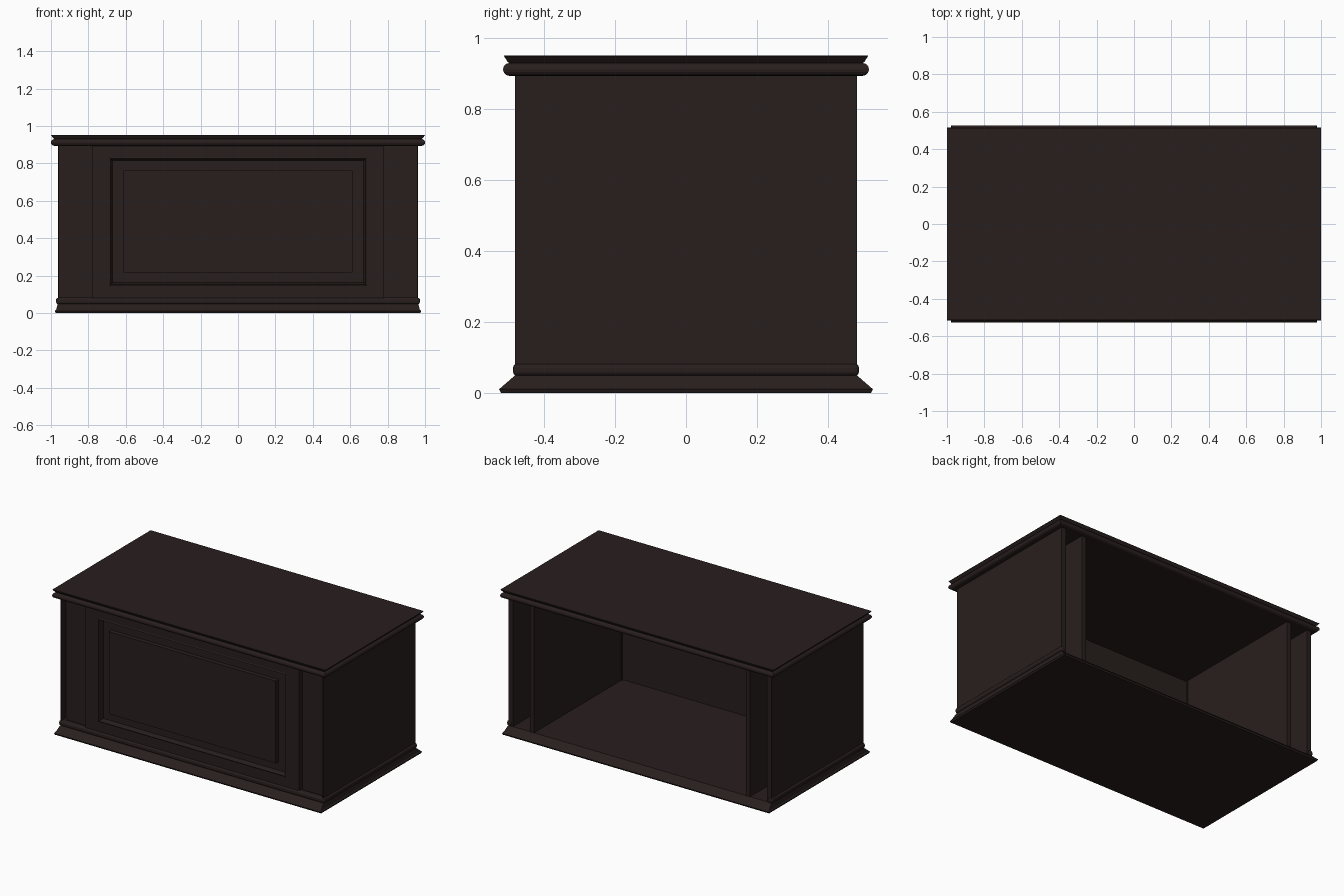
import bpy, bmesh, math

if "Cube" in bpy.data.objects:
    bpy.data.objects.remove(bpy.data.objects["Cube"])

wood = bpy.data.materials.new("dark_wood")
wood.diffuse_color = (0.0215, 0.0132, 0.0128, 1)
wood.use_nodes = True
wood.node_tree.nodes["Principled BSDF"].inputs["Base Color"].default_value = wood.diffuse_color


def finish(name, bm):
    bmesh.ops.recalc_face_normals(bm, faces=bm.faces)
    me = bpy.data.meshes.new(name)
    bm.to_mesh(me)
    bm.free()
    me.materials.append(wood)
    ob = bpy.data.objects.new(name, me)
    bpy.context.collection.objects.link(ob)
    return ob


def box(name, x0, x1, y0, y1, z0, z1, bevel=0):
    bm = bmesh.new()
    bmesh.ops.create_cube(bm, size=1)
    for v in bm.verts:
        v.co.x = x0 if v.co.x < 0 else x1
        v.co.y = y0 if v.co.y < 0 else y1
        v.co.z = z0 if v.co.z < 0 else z1
    if bevel:
        bmesh.ops.bevel(bm, geom=bm.edges[:], offset=bevel, segments=3,
                        profile=0.5, affect='EDGES')
    return finish(name, bm)


def loft(name, loops):
    """Skin a stack of four-corner loops and cap both ends."""
    bm = bmesh.new()
    rings = [[bm.verts.new(p) for p in loop] for loop in loops]
    for a, b in zip(rings, rings[1:]):
        for i in range(4):
            j = (i + 1) % 4
            bm.faces.new((a[i], a[j], b[j], b[i]))
    bm.faces.new(rings[0][::-1])
    bm.faces.new(rings[-1])
    return finish(name, bm)


CORNERS = [(-1, -1), (1, -1), (1, 1), (-1, 1)]


def slab(name, profile):
    """Rectangular slab with a moulded edge, profile of (half x, half y, z)."""
    return loft(name, [[(sx * hx, sy * hy, z) for sx, sy in CORNERS]
                       for hx, hy, z in profile])


# Flared plinth
slab("plinth", [(0.974, 0.522, 0), (0.979, 0.527, 0.01), (0.972, 0.518, 0.018),
                (0.964, 0.481, 0.05)])

# Moulded top: rounded lower edge, cove, and crisp upper lip
bulge = [(0.982 + 0.018 * math.cos(a), 0.498 + 0.018 * math.cos(a),
          0.912 + 0.018 * math.sin(a))
         for a in [math.radians(-90 + 22.5 * i) for i in range(9)]]
slab("moulded_top", bulge + [(0.985, 0.503, 0.933), (0.999, 0.513, 0.949),
                             (0.999, 0.513, 0.951)])

# Side walls, inner partitions, recessed corner panels and base beads
for s, side in ((-1, "left"), (1, "right")):
    def sided(name, a, b, *rest):
        return box(side + name, min(s * a, s * b), max(s * a, s * b), *rest)
    sided("_wall", 0.93, 0.962, -0.43, 0.482, 0.045, 0.9)
    sided("_wall_lip", 0.957, 0.962, -0.482, -0.43, 0.045, 0.9)
    sided("_partition", 0.775, 0.805, -0.43, 0.482, 0.045, 0.9)
    sided("_corner_panel", 0.77, 0.94, -0.435, -0.425, 0.045, 0.9)
    sided("_base_bead", 0.94, 0.973, -0.488, 0.488, 0.048, 0.082, 0.012)
box("front_base_bead", -0.973, 0.973, -0.488, -0.445, 0.048, 0.082, 0.012)

# Front panel: frame, bevelled moulding, flat sunk border and raised field
panel = [(0.78, 0.045, 0.898, -0.442), (0.78, 0.045, 0.898, -0.478),
         (0.69, 0.145, 0.832, -0.478), (0.682, 0.152, 0.825, -0.482),
         (0.67, 0.162, 0.815, -0.451), (0.612, 0.217, 0.763, -0.451),
         (0.611, 0.218, 0.762, -0.478)]
loft("front_panel", [[(-hx, y, z0), (hx, y, z0), (hx, y, z1), (-hx, y, z1)]
                     for hx, z0, z1, y in panel])
